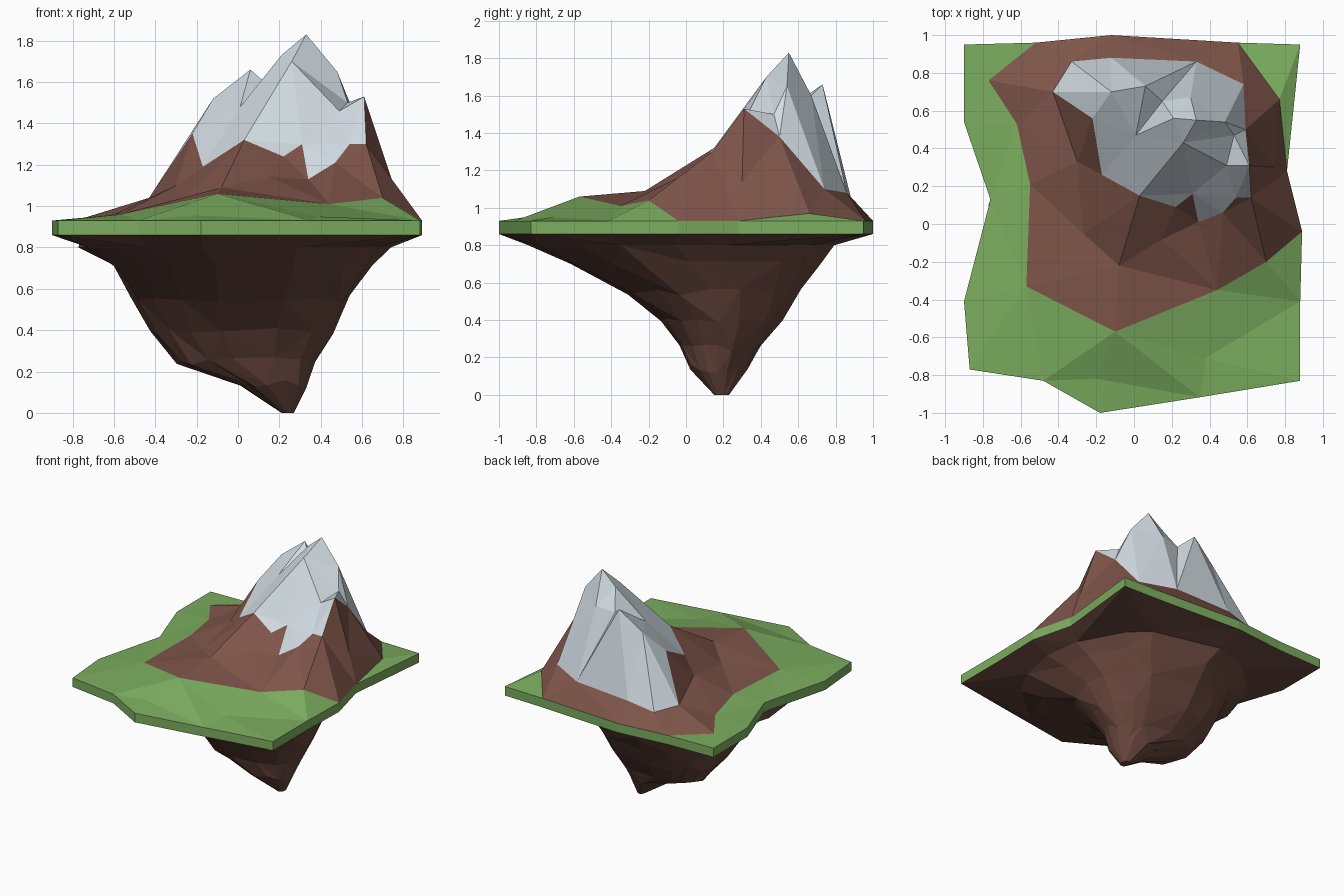
import bpy, random
from math import atan2, cos, sin
from mathutils import Vector
from mathutils.geometry import delaunay_2d_cdt

if "Cube" in bpy.data.objects:
    bpy.data.objects.remove(bpy.data.objects["Cube"])

random.seed(4)
TOP, BASE = 0.93, 0.86


def make(name, verts, faces, color):
    me = bpy.data.meshes.new(name)
    me.from_pydata(verts, [], faces)
    me.update()
    ob = bpy.data.objects.new(name, me)
    bpy.context.collection.objects.link(ob)
    mat = bpy.data.materials.new(name + "_color")
    mat.diffuse_color = (*color, 1)
    mat.use_nodes = True
    mat.node_tree.nodes["Principled BSDF"].inputs["Base Color"].default_value = mat.diffuse_color
    me.materials.append(mat)
    return ob


def inside(x, y, poly):
    hit = False
    for (ax, ay, _), (bx, by, _) in zip(poly, poly[1:] + poly[:1]):
        if (ay > y) != (by > y) and x < (bx - ax) * (y - ay) / (by - ay) + ax:
            hit = not hit
    return hit


def patch(border, peaks, hole=()):
    """Triangulated terrain between a border, an optional hole and inner points."""
    hole = list(hole)
    pts = border + hole + peaks
    n, h = len(border), len(hole)
    edges = [(i, (i + 1) % n) for i in range(n)]
    edges += [(n + i, n + (i + 1) % h) for i in range(h)]
    vs, _, fs, orig, _, _ = delaunay_2d_cdt(
        [Vector(p[:2]) for p in pts], edges, [], 0, 1e-4)
    verts = [(v.x, v.y, pts[o[0]][2] if o else TOP) for v, o in zip(vs, orig)]
    keep = []
    for f in fs:
        cx = sum(verts[i][0] for i in f) / len(f)
        cy = sum(verts[i][1] for i in f) / len(f)
        if inside(cx, cy, border) and not (hole and inside(cx, cy, hole)):
            keep.append(tuple(f))
    return verts, keep


def wall(verts, faces, upper, lower):
    """Band of quads joining two loops, lower one below."""
    b, n = len(verts), len(upper)
    verts += upper + lower
    for i in range(n):
        j = (i + 1) % n
        faces.append((b + n + i, b + n + j, b + j, b + i))


# Outline of the island, counter-clockwise
outline = [(.89, -.04), (.81, .28), (.88, .95), (.55, .96), (-.12, 1), (-.52, .96),
           (-.9, .95), (-.9, .54), (-.76, .13), (-.9, -.41), (-.87, -.77),
           (-.48, -.83), (-.18, -1), (.35, -.917), (.88, -.83), (.88, -.41)]
rim = [(x, y, TOP) for x, y in outline]
base = [(x, y, BASE) for x, y in outline]

# Foot of the mountain and lower edge of the snow
foot = [(.89, -.04, TOP), (.81, .28, TOP), (.77, .66, .97), (.55, .96, TOP),
        (-.12, 1, TOP), (-.52, .96, TOP), (-.77, .76, .935), (-.62, .53, .95),
        (-.55, .21, .97), (-.57, -.33, .96), (-.1, -.57, 1.06), (.44, -.35, 1.01),
        (.7, -.2, 1.04)]
snow_line = [(.61, .31, 1.53), (.59, .5, 1.38), (.58, .74, 1.1), (.33, .86, 1.08),
             (-.12, .88, 1.06), (-.33, .86, 1.02), (-.43, .7, 1.04), (-.22, .56, 1.35),
             (-.17, .26, 1.19), (.03, .15, 1.32), (.22, .09, 1.24), (.31, .16, 1.3),
             (.34, .01, 1.13), (.47, .06, 1.21), (.54, .14, 1.3), (.62, .14, 1.3)]

# Grass slab with low mounds
verts, faces = patch(rim, [(.38, -.71, .95), (-.2, -.82, .955)], foot)
wall(verts, faces, rim, base)
make("grass", verts, faces, (.2, .42, .115))

# Brown mountain slopes
slopes = [(-.08, -.22, 1.09), (.15, -.08, 1.14), (-.3, .33, 1.1),
          (-.27, -.05, 1.03), (.74, .3, 1.14)]
make("mountain", *patch(foot, slopes, snow_line), (.21, .09, .067))

# Snow cap with two peaks
peaks = [(-.12, .7, 1.52), (.06, .73, 1.66), (.15, .65, 1.58), (.01, .47, 1.48),
         (.21, .56, 1.73), (.33, .55, 1.83), (.3, .67, 1.6), (.48, .54, 1.65),
         (.53, .47, 1.5), (.49, .31, 1.46), (.26, .43, 1.7)]
make("snow_cap", *patch(snow_line, peaks), (.64, .71, .76))

# Hanging rock: shrinking, drifting rings of (z, x range, y range)
rings = [(.8, -.78, .74, -.86, .8), (.7, -.61, .65, -.63, .72),
         (.55, -.52, .54, -.32, .62), (.4, -.43, .46, -.14, .52),
         (.25, -.3, .38, -.04, .4), (.14, .01, .33, .02, .33),
         (0, .21, .27, .15, .23)]
loops = [base]
for z, x0, x1, y0, y1 in rings:
    wobble = .02 if .1 < z < .75 else 0
    loop = []
    for x, y in outline:
        a = atan2(y, x / .89)
        loop.append(((x0 + x1) / 2 + (x1 - x0) / 2 * cos(a),
                     (y0 + y1) / 2 + (y1 - y0) / 2 * sin(a),
                     z + random.uniform(-wobble, wobble)))
    loops.append(loop)
verts = [p for loop in loops for p in loop]
n, faces = len(base), []
for r in range(len(loops) - 1):
    for i in range(n):
        j = (i + 1) % n
        a, b, c, d = (r + 1) * n + i, (r + 1) * n + j, r * n + j, r * n + i
        faces += [(a, b, c), (a, c, d)] if (r + i) % 2 else [(a, b, d), (b, c, d)]
faces.append(tuple(reversed(range(len(verts) - n, len(verts)))))
make("hanging_rock", verts, faces, (.14, .062, .047))
